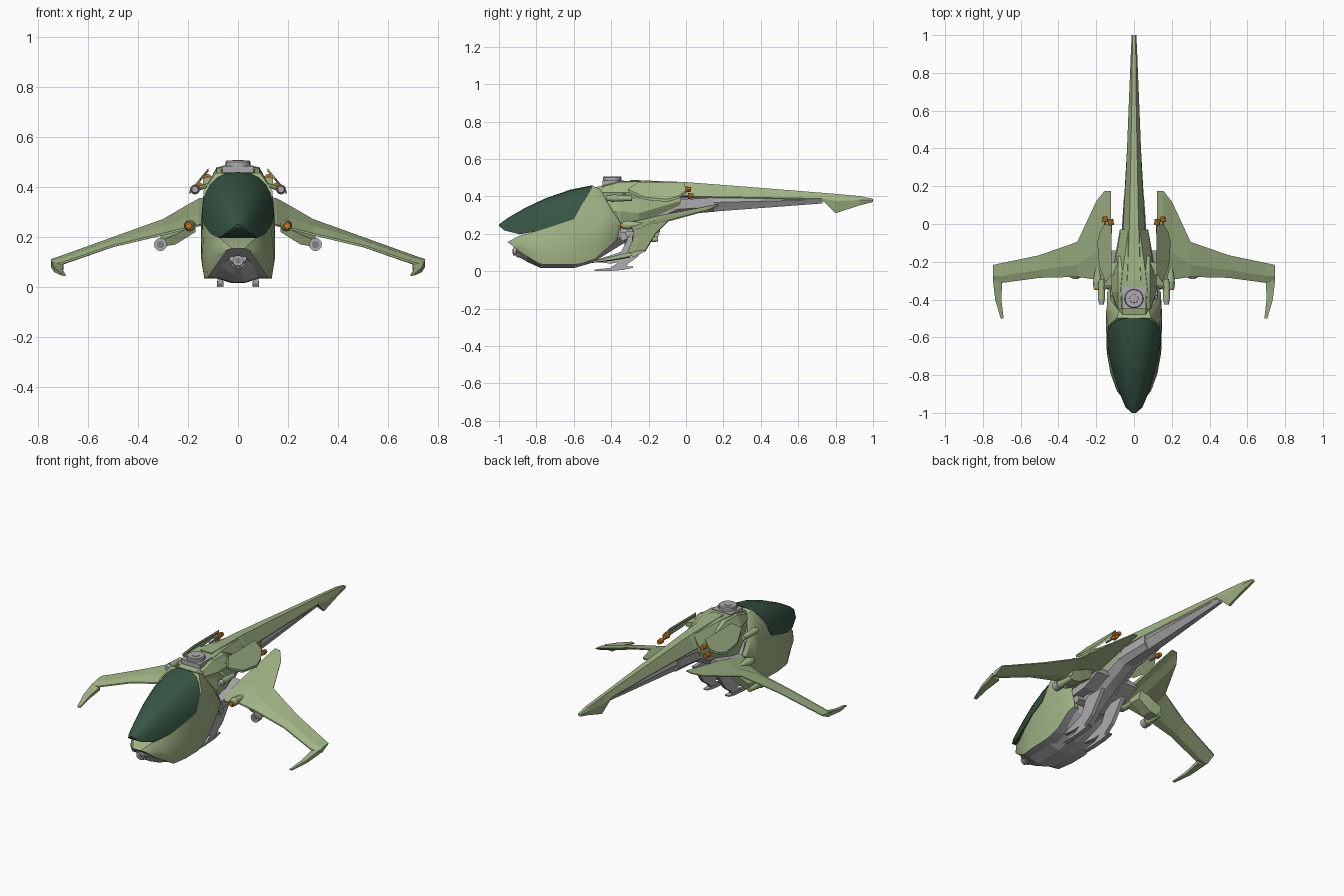
import bpy, bmesh, math
from mathutils import Vector, Matrix


def material(name, c):
    m = bpy.data.materials.new(name)
    m.diffuse_color = (*c, 1)
    return m


GREEN = material("sage green", (0.36, 0.46, 0.24))
GLASS = material("dark green glass", (0.038, 0.092, 0.058))
GREY = material("light grey", (0.42, 0.41, 0.42))
DARK = material("mid grey", (0.22, 0.22, 0.23))
ORANGE = material("orange", (0.62, 0.17, 0.01))


def finish(bm, name, mat, smooth=None):
    bmesh.ops.remove_doubles(bm, verts=bm.verts, dist=1e-5)
    bmesh.ops.recalc_face_normals(bm, faces=bm.faces)
    me = bpy.data.meshes.new(name)
    bm.to_mesh(me)
    bm.free()
    me.materials.append(mat)
    ob = bpy.data.objects.new(name, me)
    bpy.context.collection.objects.link(ob)
    if smooth:
        bpy.context.view_layer.objects.active = ob
        ob.select_set(True)
        bpy.ops.object.shade_smooth_by_angle(angle=math.radians(smooth))
        ob.select_set(False)
    return ob


def loft(name, rings, mat, side=1, smooth=None):
    """Skin closed rings of 3D points; side=-1 mirrors across x."""
    bm = bmesh.new()
    vs = [[bm.verts.new((p[0] * side, p[1], p[2])) for p in r] for r in rings]
    n = len(vs[0])
    for a, b in zip(vs, vs[1:]):
        for i in range(n):
            j = (i + 1) % n
            bm.faces.new((a[i], a[j], b[j], b[i]))
    bm.faces.new(vs[0])
    bm.faces.new(vs[-1])
    return finish(bm, name, mat, smooth)


def sym(half):
    """Full ring from the right half, listed top to bottom."""
    return list(half) + [(-x, y, z) for x, y, z in reversed(half)]


def rod(name, a, b, r1, r2, mat, seg=12):
    bm = bmesh.new()
    a, b = Vector(a), Vector(b)
    d = b - a
    rot = d.to_track_quat('Z', 'Y').to_matrix().to_4x4()
    bmesh.ops.create_cone(bm, cap_ends=True, segments=seg, radius1=r1, radius2=r2, depth=d.length,
                          matrix=Matrix.Translation((a + b) / 2) @ rot)
    return finish(bm, name, mat, 40)


def box(name, c, s, mat, rx=0):
    bm = bmesh.new()
    bmesh.ops.create_cube(bm, size=1, matrix=Matrix.Translation(c) @ Matrix.Rotation(rx, 4, 'X')
                          @ Matrix.Diagonal((*s, 1)))
    return finish(bm, name, mat)


# Canopy: arched rings between a side edge line and a crown line
edge = [(-.998, .24, .014), (-.97, .217, .045), (-.89, .197, .078), (-.8, .212, .108),
        (-.695, .246, .133), (-.6, .278, .145)]
crown = [(-1, .25), (-.955, .283), (-.86, .338), (-.75, .39), (-.62, .435), (-.497, .46)]
rings = []
for (ye, ze, w), (yt, zt) in zip(edge, crown):
    ring = []
    for i in range(13):
        a = math.pi * i / 12
        c, s = math.cos(a), math.sin(a)
        s = s ** 0.9
        ring.append((w * math.copysign(abs(c) ** 0.8, c), ye + (yt - ye) * s, ze + (zt - ze) * s))
    rings.append(ring)
loft("canopy", rings, GLASS, smooth=50)

# Cockpit hull
hull = [
    [(.025, -.955, .155), (.04, -.945, .15), (.05, -.935, .145), (.05, -.93, .138)],
    [(.065, -.89, .19), (.08, -.89, .165), (.09, -.885, .125), (.085, -.87, .09)],
    [(.10, -.8, .212), (.115, -.8, .16), (.125, -.79, .09), (.122, -.78, .037)],
    [(.13, -.695, .246), (.14, -.69, .18), (.144, -.68, .1), (.135, -.68, .035)],
    [(.142, -.6, .278), (.147, -.57, .19), (.147, -.57, .11), (.135, -.57, .037)],
    [(.137, -.54, .385), (.148, -.47, .26), (.145, -.47, .15), (.13, -.487, .064)],
    [(.09, -.497, .455), (.142, -.42, .33), (.142, -.36, .24), (.125, -.40, .14)],
    [(.08, -.46, .44), (.125, -.40, .335), (.125, -.345, .245), (.11, -.37, .16)]]
ob = loft("cockpit_hull", [sym(h) for h in hull], GREEN, smooth=35)
ob.data.materials.append(GREY)
for p in ob.data.polygons:      # grey underside
    if p.normal.z < -0.75 or (p.normal.z < -.3 and abs(p.normal.x) < .1):
        p.material_index = 1

# Grey keel running from chin to tail
keel = [(-.91, .035, .13, .085), (-.85, .07, .10, .05), (-.78, .10, .06, .018), (-.6, .11, .06, .016),
        (-.5, .10, .09, .045), (-.38, .09, .19, .12), (-.2, .07, .32, .23), (-.04, .062, .40, .31),
        (.17, .05, .40, .32), (.73, .018, .395, .362)]
loft("keel", [sym([(w * .8, y, zt), (w, y, (zt * .6 + zb * .4)), (w * (.25 if y < -.45 else .45), y, zb)])
              for y, w, zt, zb in keel], GREY)

# Mid fuselage
body = [(-.48, (.06, .45), (.08, .43), (.10, .33), (.08, .2)),
        (-.35, (.07, .48), (.10, .44), (.115, .32), (.09, .2)),
        (-.25, (.06, .485), (.105, .42), (.114, .31), (.08, .25)),
        (-.03, (.03, .47), (.07, .40), (.075, .375), (.06, .345))]
loft("mid_fuselage", [sym([(x, y, z) for x, z in pts]) for y, *pts in body], GREEN)
box("neck_collar", (0, -.36, .24), (.25, .035, .16), GREY, math.radians(25))

# Tail boom with drooped end fin
tail = [(-.30, (.035, .488), (.085, .41), (.07, .39)), (0, (.024, .476), (.057, .40), (.05, .39)),
        (.3, (.018, .453), (.041, .395), (.035, .388)), (.727, (.01, .419), (.024, .388), (.02, .38)),
        (.8, (.01, .413), (.021, .375), (.007, .31)), (.93, (.009, .401), (.016, .38), (.007, .352)),
        (1, (.007, .386), (.012, .38), (.006, .37))]
loft("tail_boom", [sym([(x, y, z) for x, z in pts]) for y, *pts in tail], GREEN)

# Top sensor turret
box("turret_base", (0, -.39, .468), (.125, .115, .032), GREY)
rod("turret_drum", (0, -.395, .46), (0, -.395, .50), .05, .05, GREY, 20)
rod("turret_rim", (0, -.395, .50), (0, -.395, .505), .05, .046, GREY, 20)
rod("turret_eye", (0, -.395, .50), (0, -.395, .507), .026, .022, GREY, 16)

# Chin gun
rod("chin_gun_housing", (0, -.84, .105), (0, -.905, .105), .04, .03, GREY)
rod("chin_gun_barrel", (0, -.90, .105), (0, -.925, .105), .022, .022, GREY)
rod("chin_gun_bore", (0, -.92, .105), (0, -.928, .105), .012, .012, DARK)

# Wing stations: x, trailing (y, z), leading (y, z), thickness
wing = [(.122, .175, .36, -.32, .255, .015), (.155, .175, .355, -.34, .25, .018), (.2, .12, .33, -.295, .24, .02),
        (.3, -.095, .272, -.28, .215, .022), (.5, -.165, .20, -.285, .168, .02),
        (.70, -.207, .128, -.312, .10, .02), (.747, -.217, .112, -.305, .09, .02)]
hook = [(.698, .747, -.30, .092, .02), (.702, .735, -.40, .07, .015), (.69, .706, -.5, .05, .006)]
fin = [(.118, -.01), (.155, 0), (.18, -.04), (.194, -.1), (.185, -.22), (.15, -.31), (.118, -.26)]

for s, tag in ((1, "right"), (-1, "left")):
    rings = []
    for x, yt, zt, yl, zl, th in wing:
        ym, zm = yl * .65 + yt * .35, zl * .65 + zt * .35
        rings.append([(x, yt, zt), (x, ym, zm + th * .4), (x, yl, zl), (x, yl, zl - th * .4),
                      (x, ym, zm - th), (x, yt, zt - th * .3)])
    loft(tag + "_wing", rings, GREEN, s)
    loft(tag + "_wing_hook", [[(a, y, z), (b, y, z + th * .5), (b, y, z - th * .7), (a, y, z - th)]
                              for a, b, y, z, th in hook], GREEN, s)
    # Grey wing root fairing
    loft(tag + "_wing_root", [[(.05, y, z + .015), (.14, y, z), (.14, y, z - h), (.06, y, z - h)]
                              for y, z, h in ((-.35, .25, .045), (-.25, .265, .05), (-.14, .285, .02))], GREY, s)
    # Slanted side fin above the wing
    loft(tag + "_side_fin", [[(x, y, .478 - 1.2 * (x - .116) + d) for x, y in fin] for d in (0, -.014)], GREEN, s)
    loft(tag + "_fin_bracket", [[(.06, y, .45), (.14, y, .435), (.14, y, .41), (.06, y, .41)]
                                for y in (-.27, -.20)], GREEN, s)
    # Shoulder housing
    loft(tag + "_shoulder", [[(.055, y, t), (.085, y, t - .005), (w, y, .42), (w - .01, y, .385), (.055, y, .385)]
                             for y, t, w in ((-.45, .455, .09), (-.36, .48, .118), (-.25, .484, .118),
                                             (-.17, .45, .085))], GREEN, s)
    # Orange nozzles behind the fin
    for x, y, z in ((.122, .01, .437), (.153, .024, .402)):
        rod(tag + "_nozzle_pipe", (s * x, -.05, z), (s * x, y - .01, z), .006, .006, GREY, 8)
        rod(tag + "_nozzle", (s * x, y - .014, z), (s * x, y + .016, z), .016, .012, ORANGE, 8)
    # Upper gun pod
    rod(tag + "_upper_pod", (s * .172, -.29, .39), (s * .172, -.40, .39), .014, .02, GREEN)
    rod(tag + "_upper_pod_nose", (s * .172, -.40, .39), (s * .172, -.425, .39), .017, .013, GREY)
    rod(tag + "_upper_pod_arm", (s * .11, -.33, .41), (s * .172, -.34, .39), .009, .009, GREEN, 8)
    # Wing root pod with orange lens
    rod(tag + "_root_pod", (s * .193, -.20, .25), (s * .193, -.31, .246), .006, .024, GREEN)
    rod(tag + "_root_pod_nose", (s * .193, -.31, .246), (s * .197, -.342, .245), .024, .018, GREEN)
    rod(tag + "_root_pod_lens", (s * .197, -.338, .245), (s * .197, -.349, .245), .016, .013, ORANGE)
    # Under-wing gun and its pylon
    loft(tag + "_gun_pylon", [[(x, -.245, z), (x, -.14, z + .025), (x, -.16, z - t), (x, -.23, z - t)]
                              for x, z, t in ((.17, .25, .03), (.25, .21, .04), (.31, .185, .025))], GREEN, s)
    rod(tag + "_wing_gun_body", (s * .31, -.15, .17), (s * .31, -.255, .17), .012, .022, GREEN)
    rod(tag + "_wing_gun", (s * .31, -.25, .17), (s * .31, -.287, .17), .026, .026, GREY)
    rod(tag + "_wing_gun_bore", (s * .31, -.28, .17), (s * .31, -.29, .17), .015, .015, DARK)
    # Landing skid: swept strut, pointed foot and upper blade
    loft(tag + "_skid_strut", [[(.06, a, z), (.082, a, z), (.082, b, z), (.06, b, z)] for a, b, z in
                               ((-.42, -.33, .01), (-.37, -.31, .04), (-.36, -.26, .075), (-.30, -.17, .2))], GREY, s)
    loft(tag + "_skid_foot", [[(.058, y, t), (.084, y, t), (.084, y, b), (.058, y, b)] for y, t, b in
                              ((-.49, .008, 0), (-.42, .016, 0), (-.34, .024, .006), (-.283, .024, .018))], GREY, s)
    loft(tag + "_skid_blade", [[(.06, y, t), (.082, y, t), (.082, y, b), (.06, y, b)] for y, t, b in
                               ((-.49, .058, .05), (-.40, .085, .04), (-.30, .12, .06))], GREY, s)
    # Raised belly panel
    loft(tag + "_belly_panel", [[(.03, y, z + .05), (w, y, z + .07), (w, y, z + .02), (.03, y, z - .008)]
                                for y, w, z in ((-.33, .085, .15), (-.2, .078, .235), (-.05, .066, .31),
                                                (.15, .053, .325))], GREY, s)
